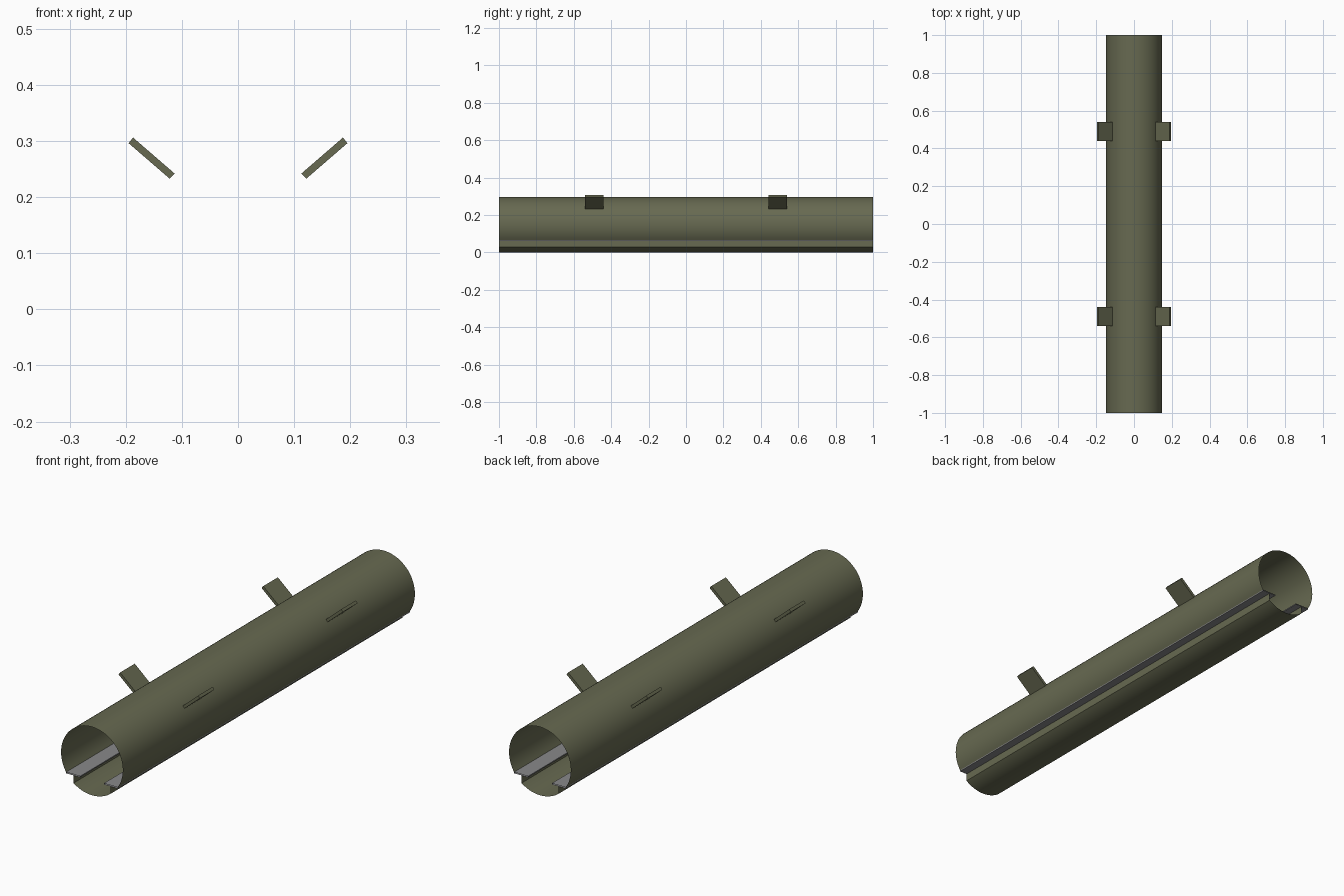
import bpy, math

if "Cube" in bpy.data.objects:
    bpy.data.objects.remove(bpy.data.objects["Cube"])

R, CZ, HALF = 0.148, 0.148, 1.0          # tube radius, axis height, half length
LEDGE_Z, LEDGE_T = 0.067, 0.005          # ledge top and thickness
WALL_X, LIP_X = 0.088, 0.057             # groove wall and inner lip of ledge


def material(name, col):
    m = bpy.data.materials.new(name)
    m.diffuse_color = (*col, 1)
    m.use_nodes = True
    m.node_tree.nodes["Principled BSDF"].inputs["Base Color"].default_value = m.diffuse_color
    return m


olive = material("olive", (0.135, 0.142, 0.082))
grey = material("grey", (0.25, 0.25, 0.255))


def extrude(name, profile, y0, y1, mat, closed=False, caps=False, smooth=False):
    """Sweep an x-z profile along y."""
    n = len(profile)
    verts = [(x, y, z) for y in (y0, y1) for x, z in profile]
    faces = [(i, (i + 1) % n, n + (i + 1) % n, n + i)
             for i in range(n if closed else n - 1)]
    if caps:
        faces += [tuple(reversed(range(n))), tuple(range(n, 2 * n))]
    me = bpy.data.meshes.new(name)
    me.from_pydata(verts, [], [f[::-1] for f in faces])
    me.materials.append(mat)
    ob = bpy.data.objects.new(name, me)
    bpy.context.collection.objects.link(ob)
    if smooth:
        bpy.ops.object.select_all(action='DESELECT')
        ob.select_set(True)
        bpy.context.view_layer.objects.active = ob
        bpy.ops.object.shade_smooth_by_angle(angle=math.radians(30))
    return ob


def arc(a0, a1, n):
    return [(R * math.cos(a0 + (a1 - a0) * i / n),
             CZ + R * math.sin(a0 + (a1 - a0) * i / n)) for i in range(n + 1)]


# upper shell, running over the top from one ledge to the other
a = math.asin((LEDGE_Z - CZ) / R)
extrude("upper_shell", arc(math.pi - a, a, 48), -HALF, HALF, olive, smooth=True)

# lower shell with upright groove walls
b = -math.acos(WALL_X / R)
top = LEDGE_Z - LEDGE_T
lower = [(WALL_X, top)] + arc(b, -math.pi - b, 20) + [(-WALL_X, top)]
extrude("lower_shell", lower, -HALF, HALF, olive, smooth=True)

edge_x = R * math.cos(a)
for side, s in (("left", -1), ("right", 1)):
    # inner ledge, open ended like the tube
    p = [(edge_x, LEDGE_Z), (edge_x, top), (LIP_X, top), (LIP_X, LEDGE_Z)]
    p = [(s * x, z) for x, z in p][::s]
    extrude(side + "_ledge", p, -HALF, HALF, grey, closed=True)
    # slanted mounting tabs
    t = [(0.187, 0.306), (0.195, 0.296), (0.122, 0.233), (0.113, 0.242)]
    t = [(s * x, z) for x, z in t][::s]
    for end, y in (("front", -0.49), ("back", 0.49)):
        ob = extrude(f"{side}_{end}_tab", t, y - 0.05, y + 0.05, olive,
                     closed=True, caps=True)
        ob.data.validate()

# tab cap directions made consistent
import bmesh
for ob in bpy.data.objects:
    if ob.name.endswith("_tab"):
        bm = bmesh.new()
        bm.from_mesh(ob.data)
        bmesh.ops.recalc_face_normals(bm, faces=bm.faces)
        bm.to_mesh(ob.data)
        bm.free()
